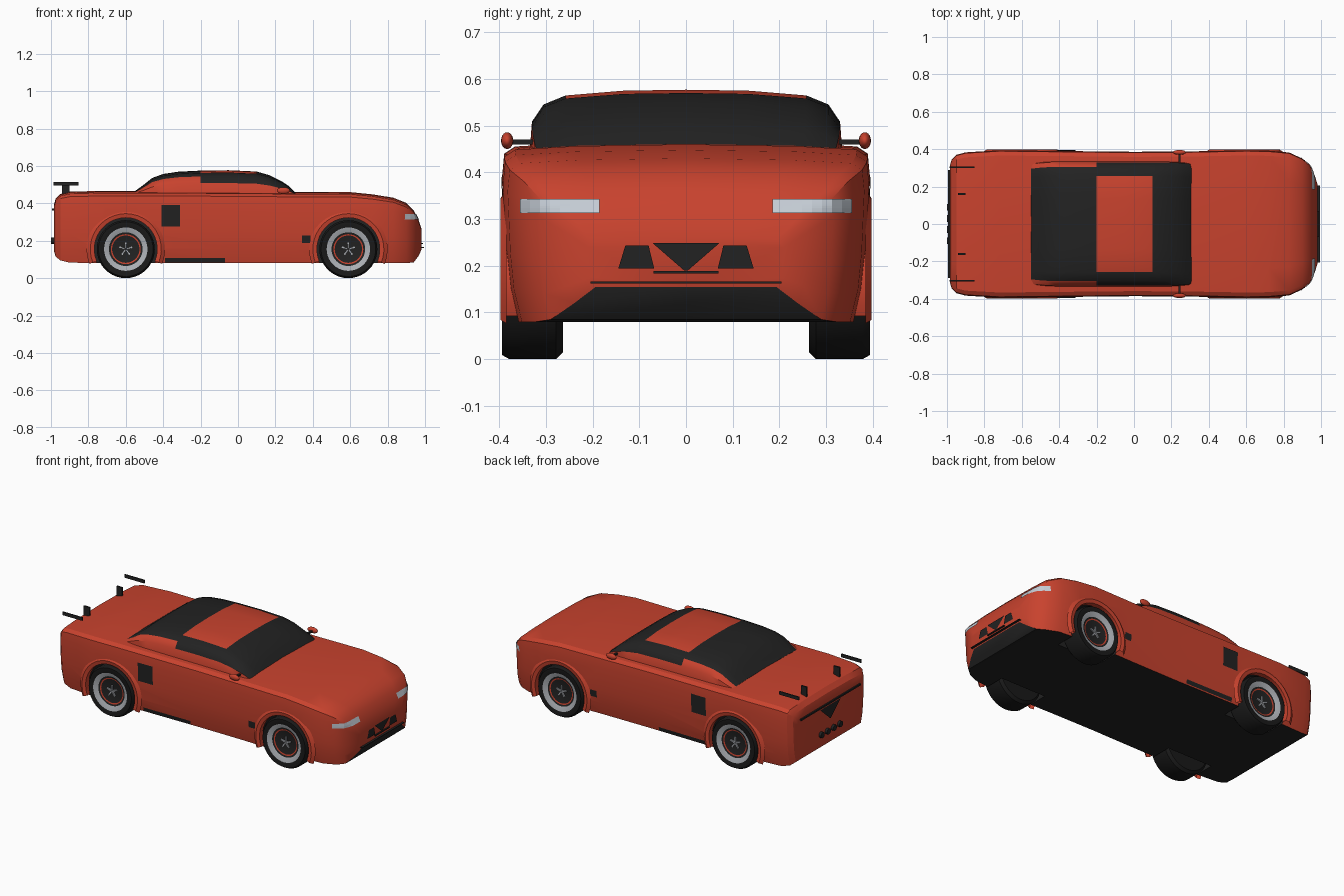
import bpy, bmesh, math
from mathutils import Vector, Matrix
from mathutils.bvhtree import BVHTree

if "Cube" in bpy.data.objects:
    bpy.data.objects.remove(bpy.data.objects["Cube"])


def material(name, rgb):
    m = bpy.data.materials.new(name)
    m.use_nodes = True
    m.diffuse_color = (*rgb, 1)
    m.node_tree.nodes["Principled BSDF"].inputs["Base Color"].default_value = (*rgb, 1)
    return m


RED = material("red paint", (0.58, 0.055, 0.027))
BLACK = material("black trim", (0.016, 0.016, 0.016))
TYRE = material("tyre rubber", (0.01, 0.01, 0.01))
SILVER = material("silver", (0.42, 0.44, 0.47))
LAMP = material("lamp glass", (0.55, 0.6, 0.66))


def finish(bm, name, mats, smooth=None):
    mesh = bpy.data.meshes.new(name)
    bm.to_mesh(mesh)
    bm.free()
    ob = bpy.data.objects.new(name, mesh)
    bpy.context.collection.objects.link(ob)
    for m in mats:
        mesh.materials.append(m)
    if smooth:
        shade(ob, smooth)
    return ob


def activate(ob):
    bpy.ops.object.select_all(action="DESELECT")
    ob.select_set(True)
    bpy.context.view_layer.objects.active = ob


def shade(ob, degrees):
    activate(ob)
    bpy.ops.object.shade_smooth_by_angle(angle=math.radians(degrees))


def loft(stations, section):
    """Skin mirrored half sections (width part, height part) along x."""
    bm = bmesh.new()
    ring = section + [(-y, z) for y, z in reversed(section) if y > 0]
    rows = [[bm.verts.new((x, y * w, lo + z * (hi - lo))) for y, z in ring]
            for x, w, lo, hi in stations]
    n = len(ring)
    for a, b in zip(rows, rows[1:]):
        for i in range(n):
            bm.faces.new((a[i], a[(i + 1) % n], b[(i + 1) % n], b[i]))
    bm.faces.new(rows[0])
    bm.faces.new(rows[-1])
    bmesh.ops.recalc_face_normals(bm, faces=bm.faces)
    return bm


def box(name, centre, size, mat):
    bm = bmesh.new()
    bmesh.ops.create_cube(bm, size=1, matrix=Matrix.Translation(centre) @ Matrix.Diagonal((*size, 1)))
    return finish(bm, name, [mat])


def lathe(name, profile, centre, side, mats, steps=40):
    """Spin (radius, depth, material index) around a line along y."""
    bm = bmesh.new()
    rows = []
    for r, d, _ in profile:
        rows.append([bm.verts.new((centre[0] + r * math.cos(t), centre[1] + side * d,
                                   centre[2] + r * math.sin(t)))
                     for t in (2 * math.pi * k / steps for k in range(steps))])
    for a, b, p in zip(rows, rows[1:], profile):
        for i in range(steps):
            j = (i + 1) % steps
            bm.faces.new((a[i], a[j], b[j], b[i])).material_index = p[2]
    bmesh.ops.remove_doubles(bm, verts=bm.verts, dist=1e-5)
    bmesh.ops.recalc_face_normals(bm, faces=bm.faces)
    return finish(bm, name, mats, 35)


# Body shell: x, half width, underside, top
body_stations = [
    (-0.985, 0.31, 0.15, 0.39), (-0.975, 0.345, 0.115, 0.425), (-0.95, 0.37, 0.095, 0.45),
    (-0.9, 0.383, 0.083, 0.462), (-0.72, 0.394, 0.08, 0.467), (-0.55, 0.392, 0.08, 0.467),
    (0, 0.386, 0.08, 0.464), (0.3, 0.388, 0.08, 0.461), (0.6, 0.394, 0.08, 0.46),
    (0.72, 0.392, 0.08, 0.448), (0.83, 0.382, 0.08, 0.43), (0.9, 0.35, 0.08, 0.402),
    (0.94, 0.315, 0.085, 0.362), (0.966, 0.26, 0.12, 0.31), (0.982, 0.21, 0.155, 0.26)]
body_section = [(0, 0), (0.92, 0), (0.965, 0.2), (0.985, 0.42), (1, 0.8), (0.988, 0.93),
                (0.93, 0.97), (0.6, 0.99), (0, 1)]
bm = loft(body_stations, body_section)
for f in bm.faces:
    f.material_index = 1 if f.normal.z < -0.4 else 0
skin = BVHTree.FromBMesh(bm)
body = finish(bm, "body", [RED, BLACK])

# Wheel wells
WHEELS = [(x, s) for x in (-0.6, 0.59) for s in (-1, 1)]
AXLE = 0.155
for x, s in WHEELS:
    cutter = lathe("well_cutter", [(0, -0.1, 0), (0.172, -0.1, 0), (0.172, 0.15, 0), (0, 0.15, 0)],
                   (x, s * 0.34, AXLE + 0.003), s, [BLACK])
    cutter.hide_render = True
    mod = body.modifiers.new("well", "BOOLEAN")
    mod.operation, mod.solver, mod.material_mode = "DIFFERENCE", "EXACT", "TRANSFER"
    mod.object = cutter
    activate(body)
    bpy.ops.object.modifier_apply(modifier=mod.name)
    bpy.data.objects.remove(cutter)
shade(body, 28)

# Cabin with glass picked by roof band and position
cabin_stations = [(x, w, 0.44, z) for x, w, z in (
    (-0.55, 0.325, 0.466), (-0.51, 0.33, 0.495), (-0.46, 0.334, 0.535), (-0.4, 0.335, 0.557),
    (-0.32, 0.335, 0.569), (-0.2, 0.335, 0.575), (-0.05, 0.335, 0.577), (0.1, 0.335, 0.57),
    (0.17, 0.335, 0.55), (0.23, 0.333, 0.52), (0.27, 0.33, 0.494), (0.31, 0.325, 0.455))]
cabin_section = [(0, 0), (1, 0), (0.985, 0.5), (0.91, 0.77), (0.77, 0.91), (0.4, 0.985), (0, 1)]
bm = loft(cabin_stations, cabin_section)
for f in bm.faces:
    c = f.calc_center_median()
    y = abs(c.y) / 0.335
    if -0.2 < c.x < 0.1:
        glass = 0.8 < y < 0.97
    else:
        glass = y < (0.97 if c.x > 0.1 else 0.9)
    f.material_index = int(glass)
finish(bm, "cabin", [RED, BLACK], 35)


def plate(name, corners, direction, mat, n=8):
    """Drape a thin four-cornered panel over the body, seen along a direction."""
    bm = bmesh.new()
    d = Vector(direction)
    a, b, c, e = (Vector(p) for p in corners)
    grid = []
    for i in range(n + 1):
        row = []
        for j in range(n + 1):
            u, v = a.lerp(b, i / n).lerp(e.lerp(c, i / n), j / n)
            start = Vector((0, u, v)) if d.x else Vector((u, 0, v))
            hit = skin.ray_cast(start - d * 2, d)[0]
            row.append(bm.verts.new((hit or start - d * 0.38) - d * 0.005))
        grid.append(row)
    for i in range(n):
        for j in range(n):
            bm.faces.new((grid[i][j], grid[i + 1][j], grid[i + 1][j + 1], grid[i][j + 1]))
    bmesh.ops.remove_doubles(bm, verts=bm.verts, dist=1e-5)
    bmesh.ops.recalc_face_normals(bm, faces=bm.faces)
    if sum((f.normal.dot(d) for f in bm.faces)) > 0:
        bmesh.ops.reverse_faces(bm, faces=bm.faces)
    return finish(bm, name, [mat])


def rect(u0, u1, v0, v1):
    return [(u0, v0), (u1, v0), (u1, v1), (u0, v1)]


for s, tag in ((-1, "right"), (1, "left")):
    # Side vents and sills
    inward = (0, -s, 0)
    plate(tag + "_vent", rect(-0.41, -0.31, 0.275, 0.39), inward, BLACK)
    plate(tag + "_small_vent", rect(0.342, 0.387, 0.187, 0.228), inward, BLACK)
    plate(tag + "_sill", rect(-0.39, -0.07, 0.084, 0.108), inward, BLACK)
    # Headlights and lower intakes
    plate(tag + "_headlight", rect(s * 0.185, s * 0.355, 0.313, 0.343), (-1, 0, 0), LAMP)
    plate(tag + "_intake", [(s * 0.068, 0.194), (s * 0.145, 0.194), (s * 0.13, 0.243), (s * 0.08, 0.243)],
          (-1, 0, 0), BLACK)
    # Mirrors
    bm = bmesh.new()
    bmesh.ops.create_uvsphere(bm, u_segments=16, v_segments=10, radius=1,
                              matrix=Matrix.Translation((0.243, s * 0.383, 0.468))
                              @ Matrix.Diagonal((0.035, 0.013, 0.018, 1)))
    finish(bm, tag + "_mirror", [RED], 60)
    box(tag + "_mirror_stalk", (0.243, s * 0.35, 0.465), (0.012, 0.06, 0.01), BLACK)
    # Tail fins and posts
    box(tag + "_tail_fin", (-0.92, s * 0.303, 0.505), (0.135, 0.007, 0.02), BLACK)
    box(tag + "_tail_post", (-0.922, s * 0.16, 0.48), (0.04, 0.01, 0.06), BLACK)
    # Exhaust pipes
    for k, y in enumerate((0.03, 0.09)):
        bm = bmesh.new()
        bmesh.ops.create_cone(bm, cap_ends=True, segments=16, radius1=0.018, radius2=0.018, depth=0.03,
                              matrix=Matrix.Translation((-0.985, s * y, 0.2)) @ Matrix.Rotation(math.pi / 2, 4, "Y"))
        finish(bm, f"{tag}_exhaust_{k}", [BLACK], 40)

# Nose and tail panels
plate("grille", [(-0.004, 0.19), (0.004, 0.19), (0.072, 0.249), (-0.072, 0.249)], (-1, 0, 0), BLACK)
box("grille_lip", (0.98, 0, 0.186), (0.02, 0.14, 0.006), BLACK)
box("front_splitter", (0.977, 0, 0.164), (0.036, 0.41, 0.004), BLACK)
plate("tail_badge_panel", [(-0.004, 0.27), (0.004, 0.27), (0.1, 0.355), (-0.1, 0.355)], (1, 0, 0), BLACK)
box("tail_strip", (-0.986, 0, 0.368), (0.016, 0.58, 0.01), BLACK)

# Wheels: tyre, rim ring, red accent, dark dish, star hub and arch flare
wheel_profile = [(0, -0.065, 0), (0.14, -0.065, 0), (0.155, -0.05, 0), (0.155, 0.05, 0), (0.146, 0.066, 0),
                 (0.116, 0.066, 1), (0.09, 0.052, 3), (0.08, 0.05, 2), (0.073, 0.048, 3), (0, 0.04, 3)]
for x, s in WHEELS:
    tag = ("front" if x > 0 else "rear") + ("_left" if s > 0 else "_right")
    hub = Vector((x, s * 0.328, AXLE))
    lathe(tag + "_wheel", wheel_profile, hub, s, [TYRE, SILVER, RED, BLACK])
    bm = bmesh.new()
    for k in range(5):
        bmesh.ops.create_cube(bm, size=1, matrix=Matrix.Translation(hub + Vector((0, s * 0.045, 0)))
                              @ Matrix.Rotation(k * math.tau / 5, 4, "Y")
                              @ Matrix.Translation((0, 0, 0.02)) @ Matrix.Diagonal((0.009, 0.012, 0.032, 1)))
    finish(bm, tag + "_hub_star", [SILVER])

    bm = bmesh.new()
    rows = []
    for k in range(25):
        t = math.radians(-22 + 224 * k / 24)
        rows.append([bm.verts.new((x + r * math.cos(t), s * y, AXLE + r * math.sin(t)))
                     for r, y in ((0.168, 0.36), (0.168, 0.393), (0.19, 0.397), (0.21, 0.384))])
    for a, b in zip(rows, rows[1:]):
        for i in range(3):
            bm.faces.new((a[i], a[i + 1], b[i + 1], b[i]))
    bmesh.ops.recalc_face_normals(bm, faces=bm.faces)
    if sum(f.normal.y for f in bm.faces) * s < 0:
        bmesh.ops.reverse_faces(bm, faces=bm.faces)
    finish(bm, tag + "_arch", [RED], 30)
